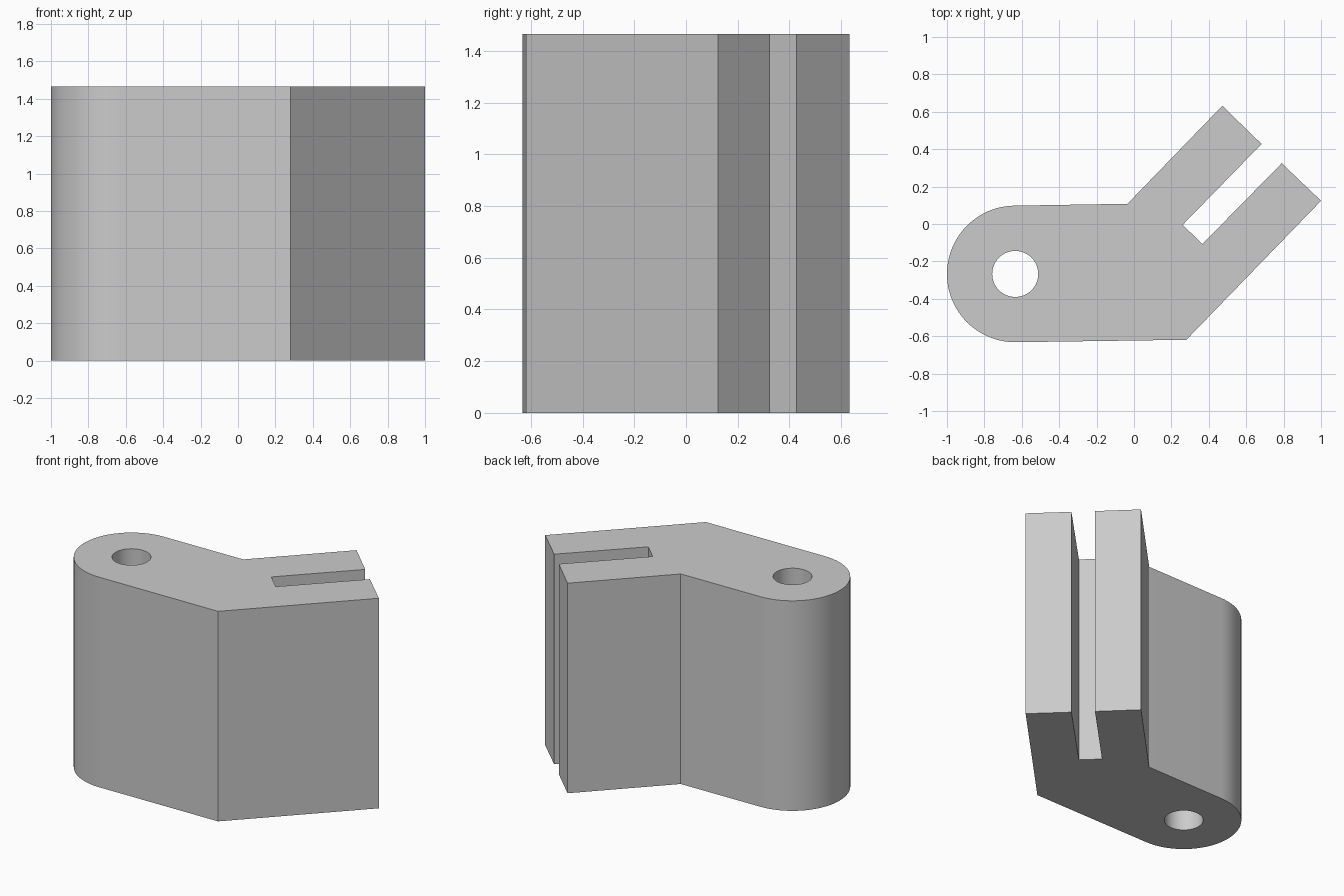
import bpy, bmesh
from math import cos, sin, radians
from mathutils import Vector

HEIGHT = 1.465
PIVOT = Vector((-0.635, -0.267, 0))

if "Cube" in bpy.data.objects:
    bpy.data.objects.remove(bpy.data.objects["Cube"])


def arc(radius, start, end, steps):
    angles = [radians(start + (end - start) * i / steps) for i in range(steps + 1)]
    return [PIVOT + Vector((cos(a), sin(a), 0)) * radius for a in angles]


def add_loop(bm, points):
    verts = [bm.verts.new(p) for p in points]
    return [bm.edges.new((v, verts[i - 1])) for i, v in enumerate(verts)]


# Outline: rounded pivot end, then the angled fork with its slot
fork = [(0.28, -0.619), (1.0, 0.124), (0.79, 0.325), (0.366, -0.107),
        (0.26, -0.005), (0.682, 0.428), (0.472, 0.632), (-0.035, 0.108)]
outline = arc(0.365, 90.8, 270.8, 48) + [Vector((x, y, 0)) for x, y in fork]
pin_hole = arc(0.123, 0, 360, 64)[:-1]

# Fill the profile around the pin hole and extrude it upwards
bm = bmesh.new()
edges = add_loop(bm, outline) + add_loop(bm, pin_hole)
bmesh.ops.triangle_fill(bm, use_beauty=True, edges=edges, normal=(0, 0, 1))
extruded = bmesh.ops.extrude_face_region(bm, geom=bm.faces[:], use_keep_orig=True)
top = [g for g in extruded["geom"] if isinstance(g, bmesh.types.BMVert)]
bmesh.ops.translate(bm, verts=top, vec=(0, 0, HEIGHT))
bmesh.ops.recalc_face_normals(bm, faces=bm.faces[:])

mesh = bpy.data.meshes.new("forked_bracket")
bm.to_mesh(mesh)
bm.free()
bracket = bpy.data.objects.new("forked_bracket", mesh)
bpy.context.collection.objects.link(bracket)

# Plain grey finish
grey = bpy.data.materials.new("light_grey")
grey.use_nodes = True
colour = (0.6, 0.6, 0.6, 1)
grey.diffuse_color = colour
grey.node_tree.nodes["Principled BSDF"].inputs["Base Color"].default_value = colour
mesh.materials.append(grey)

# Smooth the rounded walls, keep the corners crisp
bpy.ops.object.select_all(action="DESELECT")
bracket.select_set(True)
bpy.context.view_layer.objects.active = bracket
bpy.ops.object.shade_smooth_by_angle(angle=radians(30))
